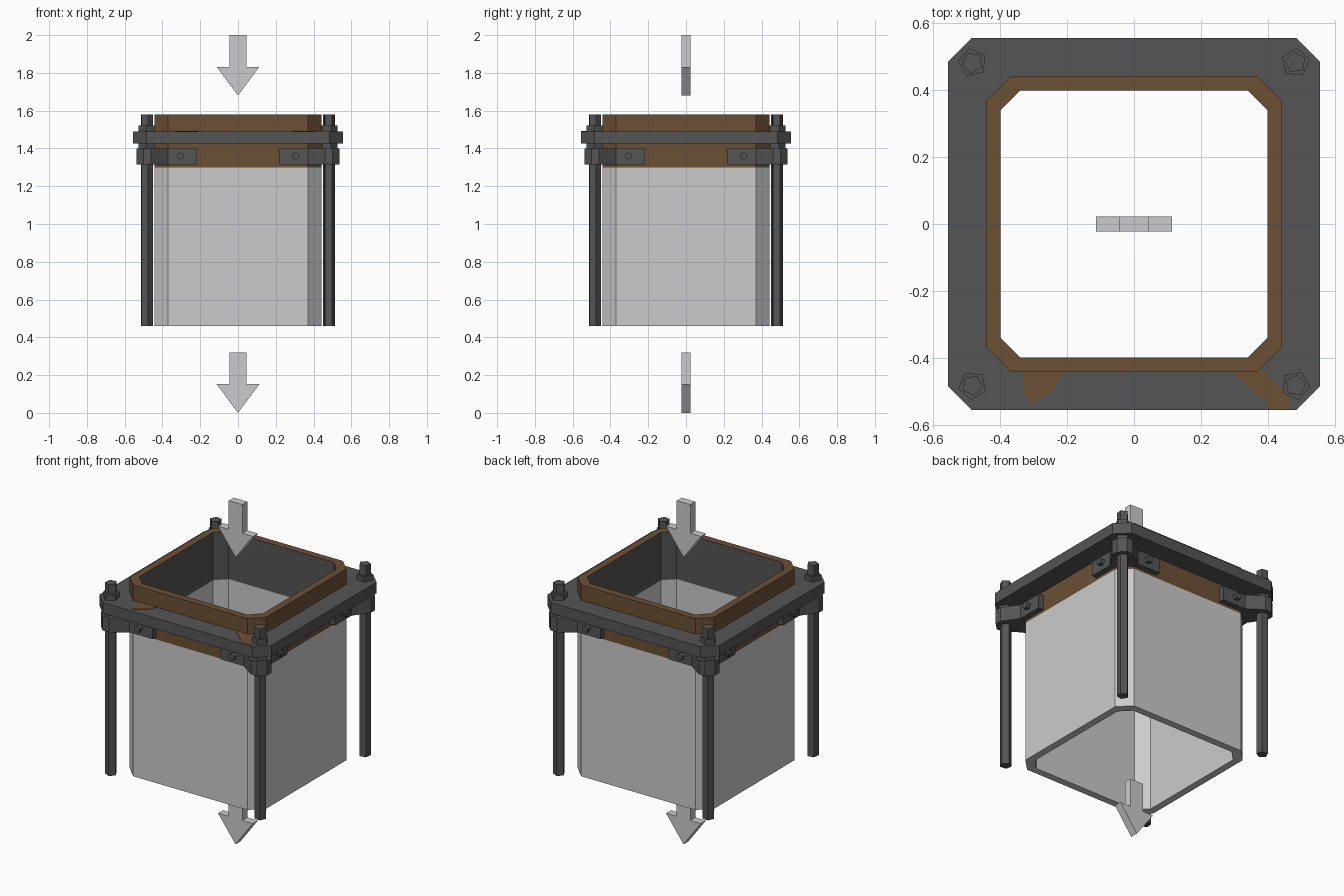
import bpy, bmesh, math
from mathutils import Matrix, Vector

if "Cube" in bpy.data.objects:
    bpy.data.objects.remove(bpy.data.objects["Cube"])


def material(name, rgb):
    m = bpy.data.materials.new(name)
    m.diffuse_color = (*rgb, 1)
    m.use_nodes = True
    m.node_tree.nodes["Principled BSDF"].inputs["Base Color"].default_value = m.diffuse_color
    return m


STEEL = material("dark steel", (0.09, 0.09, 0.09))
BROWN = material("brown gasket", (0.15, 0.08, 0.036))
LIGHT = material("light grey", (0.6, 0.6, 0.6))


def make(name, bm, *mats):
    bmesh.ops.recalc_face_normals(bm, faces=bm.faces)
    me = bpy.data.meshes.new(name)
    bm.to_mesh(me)
    bm.free()
    for m in mats:
        me.materials.append(m)
    ob = bpy.data.objects.new(name, me)
    bpy.context.collection.objects.link(ob)
    return ob


def prism(bm, pts, z0, z1, mat=Matrix()):
    """Extrude a plan profile from z0 to z1."""
    lo = [bm.verts.new(mat @ Vector((x, y, z0))) for x, y in pts]
    hi = [bm.verts.new(mat @ Vector((x, y, z1))) for x, y in pts]
    bm.faces.new(lo[::-1])
    bm.faces.new(hi)
    for i in range(len(pts)):
        j = (i + 1) % len(pts)
        bm.faces.new((lo[i], lo[j], hi[j], hi[i]))


def octagon(h, c):
    """Square of half size h with corners cut back to c."""
    return [(h, -c), (h, c), (c, h), (-c, h), (-h, c), (-h, -c), (-c, -h), (c, -h)]


def ngon(n, r, x=0, y=0, a=0):
    return [(x + r * math.cos(a + math.tau * i / n), y + r * math.sin(a + math.tau * i / n)) for i in range(n)]


def ring(bm, outer, inner, z0, z1, inner_index=0):
    """Hollow prism; inner wall may use its own material slot."""
    n = len(outer)
    o0, o1, i0, i1 = [[bm.verts.new((x, y, z)) for x, y in p]
                      for p, z in ((outer, z0), (outer, z1), (inner, z0), (inner, z1))]
    for a in range(n):
        b = (a + 1) % n
        bm.faces.new((o0[a], o0[b], o1[b], o1[a]))
        bm.faces.new((o1[a], o1[b], i1[b], i1[a]))
        bm.faces.new((o0[b], o0[a], i0[a], i0[b]))
        bm.faces.new((i0[b], i0[a], i1[a], i1[b])).material_index = inner_index


OUT, INN = octagon(0.442, 0.37), octagon(0.40, 0.34)

# Duct wall, gasket collar with a dark lining, clamping flange
bm = bmesh.new()
ring(bm, OUT, INN, 0.46, 1.30)
make("duct_wall", bm, LIGHT)
bm = bmesh.new()
ring(bm, OUT, INN, 1.30, 1.58, 1)
make("gasket_collar", bm, BROWN, STEEL)
bm = bmesh.new()
ring(bm, octagon(0.557, 0.485), OUT, 1.425, 1.49)
make("flange", bm, STEEL)

# Brown gasket patches showing on the flange top
bm = bmesh.new()
prism(bm, [(-0.33, -0.442), (-0.33, -0.51), (-0.305, -0.54), (-0.235, -0.49), (-0.215, -0.442)], 1.488, 1.492)
prism(bm, [(0.29, -0.442), (0.39, -0.53), (0.41, -0.555), (0.47, -0.555), (0.46, -0.51), (0.39, -0.442)], 1.488, 1.492)
make("gasket_patches", bm, BROWN)

# Corner brackets, bolts, rods and nuts, repeated at the four corners
BRACKET = [(0.22, 0.44), (0.22, 0.475), (0.37, 0.475), (0.46, 0.538), (0.50, 0.538), (0.538, 0.50),
           (0.538, 0.46), (0.475, 0.37), (0.475, 0.22), (0.44, 0.22), (0.44, 0.37), (0.37, 0.44)]
brackets, bolts, rods, nuts = [bmesh.new() for _ in range(4)]
for k in range(4):
    turn = Matrix.Rotation(k * math.pi / 2, 4, 'Z')
    prism(brackets, BRACKET, 1.315, 1.40, turn)
    prism(rods, ngon(5, 0.032, 0.483, 0.483, 0.5), 0.46, 1.58, turn)
    for z0, z1 in ((1.49, 1.522), (1.395, 1.425)):
        prism(nuts, ngon(5, 0.044, 0.483, 0.483, 0.2), z0, z1, turn)
    # sideways bolts through both arms
    side = Matrix.Rotation(math.pi / 2, 4, 'Y')
    for m in (Matrix.Translation((0, 0.305, 1.36)) @ side,
              Matrix.Rotation(math.pi / 2, 4, 'Z') @ Matrix.Translation((0, -0.305, 1.36)) @ side):
        prism(bolts, ngon(5, 0.021, a=math.pi), 0.47, 0.50, turn @ m)
make("corner_brackets", brackets, STEEL)
make("bracket_bolts", bolts, STEEL)
make("tie_rods", rods, STEEL)
make("nuts", nuts, STEEL)

# Flow arrows above and below, both pointing down
for name, z in (("inlet_arrow", 1.68), ("outlet_arrow", 0.0)):
    bm = bmesh.new()
    prism(bm, [(0, z), (0.113, z + 0.152), (0.044, z + 0.152), (0.044, z + 0.32),
               (-0.044, z + 0.32), (-0.044, z + 0.152), (-0.113, z + 0.152)],
          -0.023, 0.023, Matrix.Rotation(math.pi / 2, 4, 'X'))
    make(name, bm, LIGHT)
